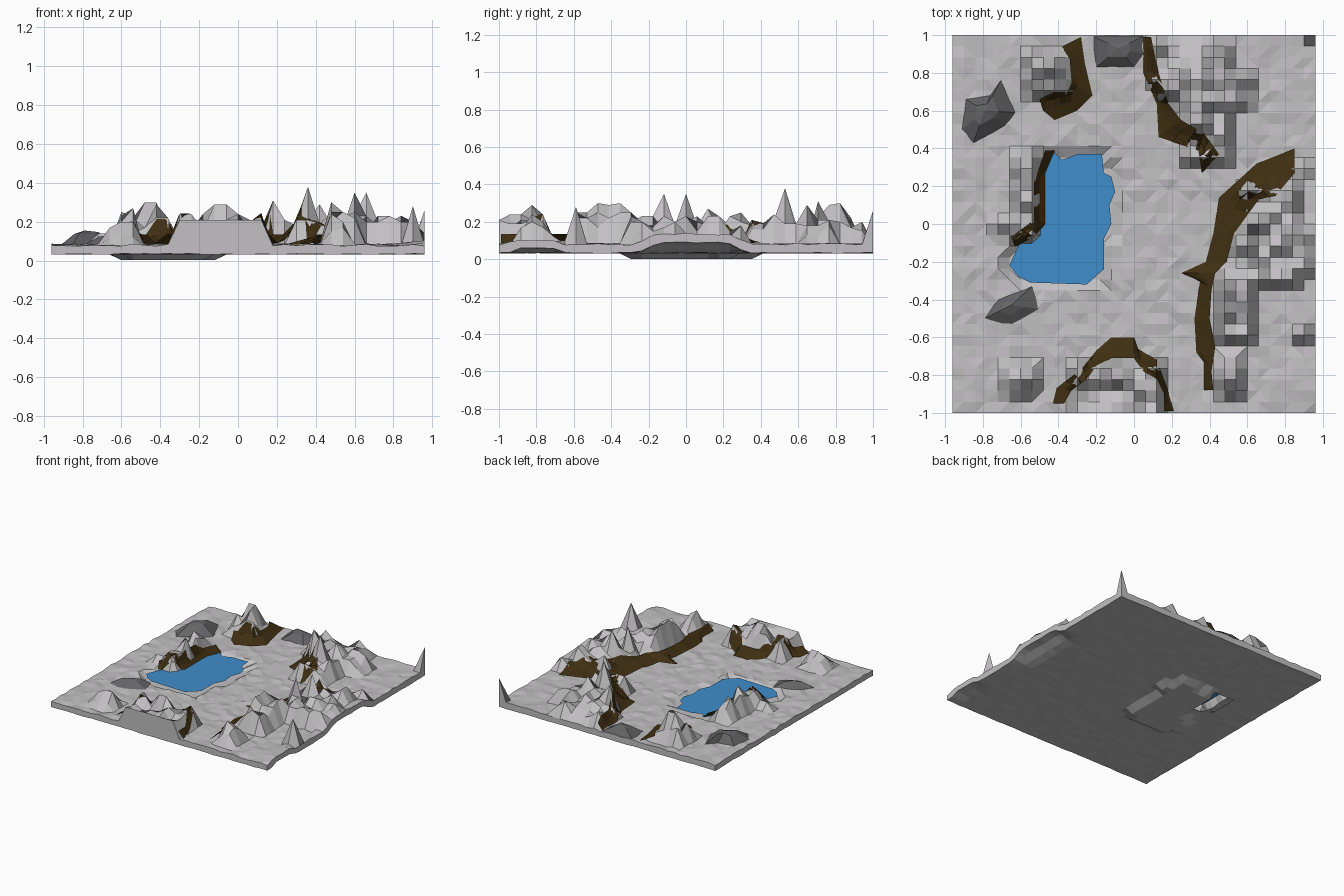
import bpy, bmesh, random
from mathutils import Vector
from mathutils.bvhtree import BVHTree

if "Cube" in bpy.data.objects:
    bpy.data.objects.remove(bpy.data.objects["Cube"])
random.seed(7)

def material(name, rgb):
    m = bpy.data.materials.new(name)
    m.diffuse_color = (*rgb, 1)
    m.use_nodes = True
    m.node_tree.nodes["Principled BSDF"].inputs["Base Color"].default_value = m.diffuse_color
    return m

GREY = material("pale stone", (.54, .53, .54))
DARK = material("dark stone", (.13, .13, .135))
BROWN = material("brown earth", (.05, .028, .006))
BLUE = material("lake blue", (.05, .27, .6))

def finish(bm, name, mat):
    me = bpy.data.meshes.new(name)
    bm.to_mesh(me)
    bm.free()
    me.materials.append(mat)
    ob = bpy.data.objects.new(name, me)
    bpy.context.collection.objects.link(ob)
    return ob

def clamp(v):
    return max(0.0, min(1.0, v))

def band(v, a, b, soft):
    return clamp(min(v - a, b - v) / soft)

def inside(x, y, poly):
    hit = False
    for (ax, ay), (bx, by) in zip(poly, poly[1:] + poly[:1]):
        if (ay > y) != (by > y) and x < (bx - ax) * (y - ay) / (by - ay) + ax:
            hit = not hit
    return hit

# lake outline (the west side runs under the hills)
LAKE = [(-.42, .38), (-.38, .34), (-.3, .37), (-.17, .37), (-.16, .27), (-.12, .25), (-.1, .17), (-.13, .1),
        (-.12, 0), (-.16, -.08), (-.16, -.24), (-.25, -.32), (-.55, -.31), (-.61, -.28),
        (-.66, -.22), (-.6, -.09), (-.48, 0), (-.58, .1), (-.58, .32), (-.47, .32)]

# rough hill areas: x0, x1, y0, y1, typical top height
HILLS = [(-.58, -.34, .66, .9, .19), (.1, .5, .74, .95, .17), (.2, .63, .6, .82, .18),
         (.26, .52, .32, .6, .21), (-.64, -.49, -.08, .4, .2), (-.76, -.55, -.1, .02, .14),
         (.42, .62, -.64, -.22, .22), (.6, .84, -.34, .2, .2), (.5, .94, -.26, .05, .17),
         (.8, .93, .1, .33, .15), (-.32, .14, -1.1, -.76, .21), (-.7, -.5, -.94, -.74, .17),
         (.42, .58, -.94, -.7, .17), (.84, .94, -.66, -.56, .15)]
# single summits: x, y, height
PEAKS = [(.37, .55, .38), (.2, .7, .31), (.43, .64, .29), (.63, -.09, .35), (.69, 0, .35),
         (.45, -.35, .3), (.45, -.47, .3), (.51, -.41, .29), (-.48, .82, .3), (-.42, .82, .3),
         (-.42, .76, .29), (-.12, -.82, .29), (-.06, -.82, .29), (-.54, .12, .27),
         (-.6, .3, .25), (-.6, -.82, .2), (.9, -.6, .28), (.96, 1, .26), (.48, -.82, .24)]

NX, NY = 32, 34
def gx(i): return -.96 + i * 1.92 / NX
def gy(j): return -1 + j * 2 / NY

def edge_lift(x, y):
    return clamp((x - .8) / .12) * (.055 * band(y, -.26, .33, .11) + .025 * band(y, -.96, -.64, .08))

def top_height(x, y):
    z = .08 + random.uniform(-.006, .008) + edge_lift(x, y)
    if any(inside(x + a, y + b, LAKE) for a in (-.03, .03) for b in (-.03, .03)):
        z = .045
    for x0, x1, y0, y1, h in HILLS:
        if x0 <= x <= x1 and y0 <= y <= y1:
            z = max(z, random.choice((h - .05, h - .02, h, h + .03)) if y > -.97 else h)
    return z

def bottom_height(x, y):
    return .034 + random.uniform(-.003, .003) + edge_lift(x, y)

# terrain slab: height field on top, soft underside, straight sides
bm = bmesh.new()
top = [[bm.verts.new((gx(i), gy(j), top_height(gx(i), gy(j)))) for j in range(NY + 1)] for i in range(NX + 1)]
for px, py, pz in PEAKS:
    v = min((v for col in top for v in col), key=lambda v: (v.co.x - px) ** 2 + (v.co.y - py) ** 2)
    v.co.z = pz
low = []
for i in range(NX + 1):
    low.append([])
    for j in range(NY + 1):
        x, y = gx(i), gy(j)
        z = .002 if inside(x, y, LAKE) else bottom_height(x, y)
        low[i].append(bm.verts.new((x, y, z)))
for i in range(NX):
    for j in range(NY):
        q = (top[i][j], top[i + 1][j], top[i + 1][j + 1], top[i][j + 1])
        if max(v.co.z for v in q) < .12 and random.random() < .8:
            k = random.randint(0, 1)
            q = q[k:] + q[:k]
            bm.faces.new((q[0], q[1], q[2]))
            bm.faces.new((q[0], q[2], q[3]))
        else:
            bm.faces.new(q)
        # opening in the underside below the west shore
        cx, cy = gx(i) + .03, gy(j) + .03
        if not (-.63 < cx < -.46 and .1 < cy < .36):
            bm.faces.new((low[i][j], low[i][j + 1], low[i + 1][j + 1], low[i + 1][j]))
for i in range(NX):
    bm.faces.new((low[i][0], low[i + 1][0], top[i + 1][0], top[i][0]))
    bm.faces.new((low[i + 1][NY], low[i][NY], top[i][NY], top[i + 1][NY]))
for j in range(NY):
    bm.faces.new((low[0][j + 1], low[0][j], top[0][j], top[0][j + 1]))
    bm.faces.new((low[NX][j], low[NX][j + 1], top[NX][j + 1], top[NX][j]))
bm.normal_update()
tree = BVHTree.FromBMesh(bm)
finish(bm, "terrain", GREY)

def ground(x, y):
    hit = tree.ray_cast(Vector((max(-.955, min(.955, x)), max(-.995, min(.995, y)), 1)), Vector((0, 0, -1)))
    return hit[0].z if hit[0] else .08

# lake surface
bm = bmesh.new()
f = bm.faces.new([bm.verts.new((x, y, .084)) for x, y in LAKE])
f.normal_update()
if f.normal.z < 0:
    f.normal_flip()
finish(bm, "lake", BLUE)

# earth banks: strips climbing from the plain (outer) to the hills (inner)
def bank(name, outer, inner, steps=3, across=4):
    bm = bmesh.new()
    rows = []
    n = len(outer)
    for k in range((n - 1) * steps + 1):
        a, t = min(k // steps, n - 2), 0
        t = k / steps - a
        o = Vector(outer[a]).lerp(Vector(outer[a + 1]), t)
        p = Vector(inner[a]).lerp(Vector(inner[a + 1]), t)
        row = []
        for s in range(across + 1):
            c = o.lerp(p, s / across)
            z = max(.085 + .05 * s / across, ground(*c) + .007)
            row.append(bm.verts.new((c.x, c.y, z)))
        rows.append(row)
    for r0, r1 in zip(rows, rows[1:]):
        for s in range(across):
            bm.faces.new((r0[s], r1[s], r1[s + 1], r0[s + 1]))
    bm.normal_update()
    for f in bm.faces:
        if f.normal.z < 0:
            f.normal_flip()
    finish(bm, name, BROWN)

bank("north_east_bank",
     [(.05, .99), (.05, .8), (.12, .64), (.13, .46), (.34, .39), (.36, .27)],
     [(.09, .99), (.13, .8), (.18, .64), (.25, .55), (.37, .48), (.45, .37)])
bank("east_bank",
     [(.85, .4), (.65, .32), (.45, .14), (.42, -.05), (.38, -.2), (.25, -.26), (.35, -.3),
      (.32, -.5), (.33, -.68), (.37, -.73), (.37, -.88)],
     [(.85, .27), (.75, .15), (.66, .13), (.53, -.05), (.49, -.2), (.43, -.26), (.41, -.35),
      (.4, -.5), (.43, -.65), (.41, -.78), (.42, -.88)])
bank("south_bank",
     [(-.43, -.95), (-.41, -.87), (-.27, -.76), (-.2, -.67), (-.12, -.6), (0, -.6), (.02, -.66),
      (.12, -.72), (.17, -.85), (.21, -.99)],
     [(-.37, -.95), (-.33, -.88), (-.25, -.82), (-.2, -.75), (-.12, -.71), (0, -.71), (.05, -.78),
      (.12, -.82), (.16, -.9), (.16, -.99)])
bank("north_west_bank",
     [(-.28, .99), (-.26, .85), (-.22, .68), (-.3, .6), (-.42, .55), (-.48, .6)],
     [(-.38, .94), (-.34, .87), (-.33, .75), (-.35, .7), (-.42, .7), (-.5, .66)])
bank("west_shore_bank",
     [(-.42, .39), (-.47, .27), (-.47, 0), (-.53, -.07), (-.63, -.12)],
     [(-.47, .39), (-.53, .22), (-.53, .02), (-.6, -.03), (-.65, -.07)])

# low dark outcrops
def outcrop(name, outline, apex, height):
    bm = bmesh.new()
    base = [bm.verts.new((x, y, .082)) for x, y in outline]
    mid = [bm.verts.new((x * .45 + apex[0] * .55, y * .45 + apex[1] * .55, height - random.uniform(.004, .02)))
           for x, y in outline]
    tip = bm.verts.new((*apex, height))
    n = len(base)
    for k in range(n):
        m = (k + 1) % n
        bm.faces.new((base[k], base[m], mid[m], mid[k]))
        bm.faces.new((mid[k], mid[m], tip))
    finish(bm, name, DARK)

outcrop("north_west_outcrop", [(-.91, .5), (-.85, .43), (-.68, .52), (-.63, .59), (-.7, .77), (-.76, .68), (-.89, .66)],
        (-.79, .6), .155)
outcrop("south_west_outcrop", [(-.79, -.5), (-.65, -.54), (-.5, -.45), (-.54, -.33), (-.72, -.4)], (-.65, -.43), .13)
outcrop("north_outcrop", [(-.22, .995), (-.2, .83), (0, .83), (.05, .9), (.05, .995)], (-.08, .93), .14)
